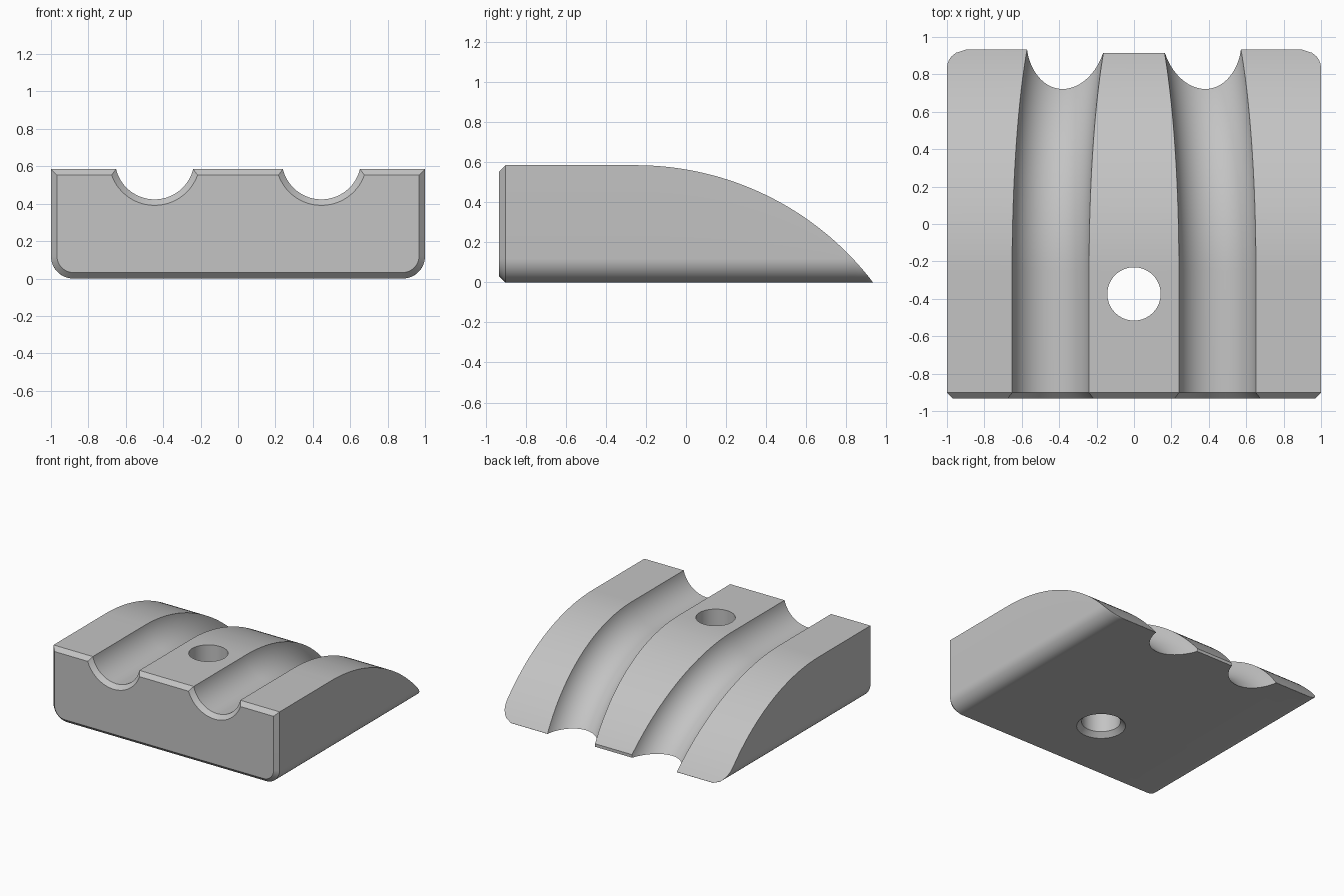
import bpy, bmesh, math

if "Cube" in bpy.data.objects:
    bpy.data.objects.remove(bpy.data.objects["Cube"])

H, R, Y0 = 0.585, 1.49, -0.25      # height, top arc radius, where the arc starts
FRONT, CH, CORNER = -0.934, 0.032, 0.12
ZC = H - R                         # arc centre height
END = math.acos(-ZC / R)           # arc angle where the top meets the base


def loft(name, rings):
    """Closed solid through rings of equal point count."""
    bm = bmesh.new()
    loops = [[bm.verts.new(p) for p in ring] for ring in rings]
    n = len(loops[0])
    for a, b in zip(loops, loops[1:]):
        for i in range(n):
            j = (i + 1) % n
            bm.faces.new((a[i], a[j], b[j], b[i]))
    bm.faces.new(loops[0])
    bm.faces.new(loops[-1])
    bmesh.ops.recalc_face_normals(bm, faces=bm.faces)
    mesh = bpy.data.meshes.new(name)
    bm.to_mesh(mesh)
    bm.free()
    ob = bpy.data.objects.new(name, mesh)
    bpy.context.collection.objects.link(ob)
    return ob


def section(y, top, inset=0.0):
    """Body section: flat top, rounded lower corners, clipped at the top height."""
    r, w, n = CORNER - inset, 1 - inset, 12
    amax = math.acos(max(0.0, 1 - (top - inset) / r))
    half = [(w - r + r * math.sin(amax * i / n),
             inset + r - r * math.cos(amax * i / n)) for i in range(n + 1)]
    if top - inset > r:
        half.append((w, top))
    else:
        half.append((half[-1][0], top + 1e-4))
    return [(x, y, z) for x, z in half] + [(-x, y, z) for x, z in reversed(half)]


def cut(ob, cutter):
    mod = ob.modifiers.new("cut", 'BOOLEAN')
    mod.operation, mod.solver, mod.object = 'DIFFERENCE', 'EXACT', cutter
    bpy.context.view_layer.objects.active = ob
    bpy.ops.object.modifier_apply(modifier=mod.name)
    bpy.data.objects.remove(cutter, do_unlink=True)


# Body: chamfered front, flat top, then an arc sloping down to the back
rings = [section(FRONT, H - CH, CH), section(FRONT + CH, H)]
STEPS = 48
for i in range(STEPS + 1):
    t = (END - 0.001) * i / STEPS
    rings.append(section(Y0 + R * math.sin(t), ZC + R * math.cos(t)))
body = loft("grooved_block", rings)

# Two round grooves that follow the top and drift inward, flared at the front
GR, LIFT, SEG = 0.212, 0.05, 64


def groove_ring(side, y, t, r):
    cx = side * (0.446 - 0.137 * R * (1 - math.cos(t)))
    pts = []
    for k in range(SEG):
        a = 2 * math.pi * k / SEG
        rad = R + LIFT + r * math.sin(a)
        pts.append((cx + r * math.cos(a), y + rad * math.sin(t), ZC + rad * math.cos(t)))
    return pts


for side in (-1, 1):
    rings = [groove_ring(side, FRONT - CH, 0, GR + 2 * CH),
             groove_ring(side, FRONT + CH, 0, GR)]
    rings += [groove_ring(side, Y0, math.radians(64) * i / 48, GR) for i in range(49)]
    cut(body, loft("groove_cutter", rings))

# Middle land is trimmed slightly short at the back
cut(body, loft("trim_cutter", [[(-0.3, y, -0.1), (0.3, y, -0.1), (0.3, y, 0.2), (-0.3, y, 0.2)]
                               for y in (0.915, 1.1)]))

# Bolt hole with a chamfer underneath
hole = [[(r * math.cos(2 * math.pi * k / SEG), -0.374 + r * math.sin(2 * math.pi * k / SEG), z)
         for k in range(SEG)]
        for z, r in ((-0.035, 0.2135), (0.036, 0.1425), (0.8, 0.1425))]
cut(body, loft("hole_cutter", hole))

# Plain grey finish
grey = bpy.data.materials.new("light grey")
grey.diffuse_color = (0.55, 0.55, 0.55, 1)
grey.use_nodes = True
grey.node_tree.nodes["Principled BSDF"].inputs["Base Color"].default_value = grey.diffuse_color
body.data.materials.clear()
body.data.materials.append(grey)
for p in body.data.polygons:
    p.material_index = 0
bpy.ops.object.select_all(action='DESELECT')
body.select_set(True)
bpy.context.view_layer.objects.active = body
bpy.ops.object.shade_smooth_by_angle(angle=math.radians(25))
